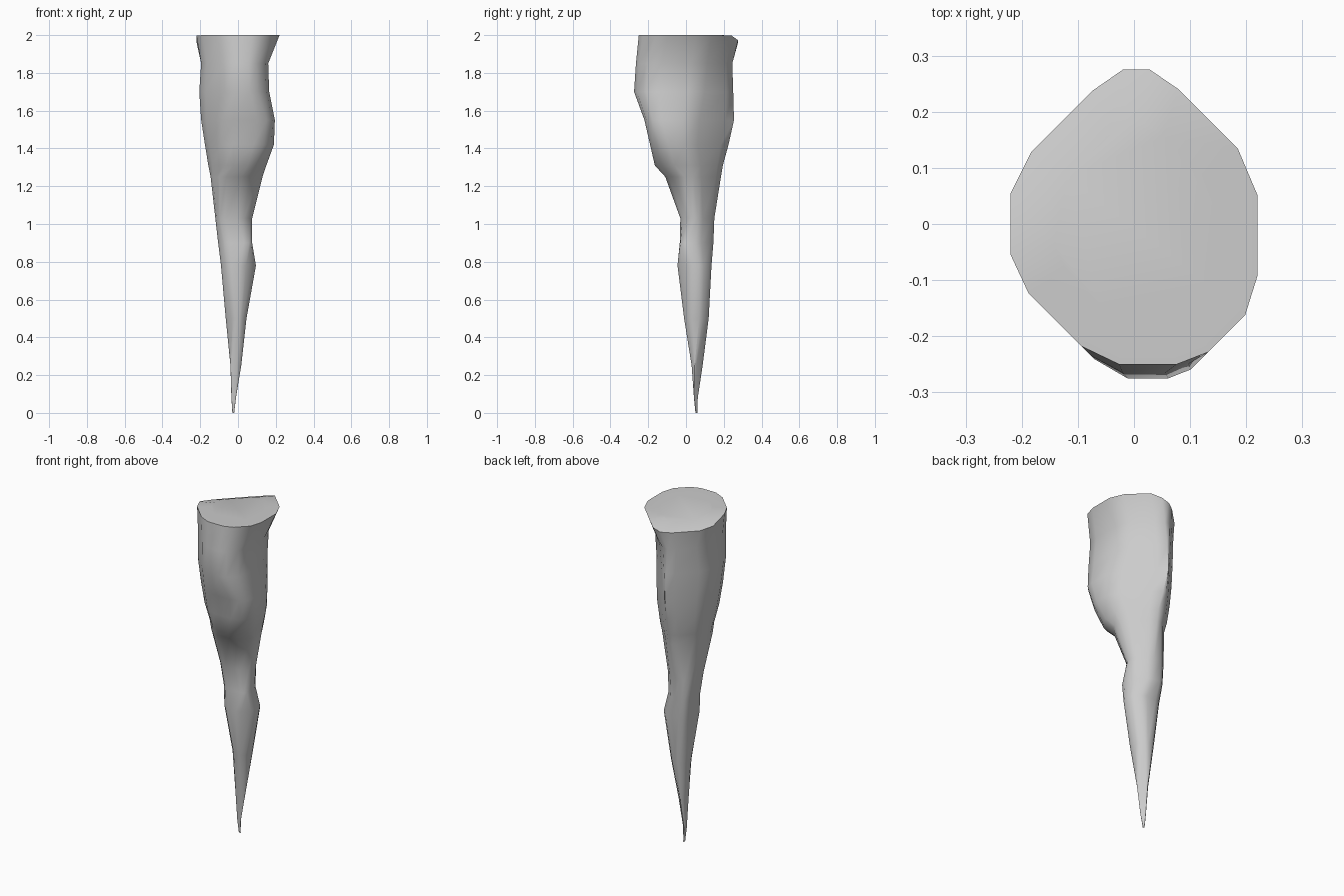
import bpy, bmesh, math
from mathutils import Vector

if "Cube" in bpy.data.objects:
    bpy.data.objects.remove(bpy.data.objects["Cube"])

# Cross-sections: height, then reach in 8 compass directions (E, NE, N, NW, W, SW, S, SE)
SECTIONS = [
    (0.00, -.02, .025, .06, .06, .03, -.015, -.05, -.05),
    (0.08, .005, .022, .072, .067, .035, 0, -.042, -.03),
    (0.25, .02, .045, .09, .08, .04, .005, -.03, -.02),
    (0.50, .045, .09, .12, .11, .065, .02, .01, .018),
    (0.78, .095, .125, .135, .14, .09, .067, .045, .052),
    (0.90, .075, .10, .145, .158, .105, .067, .033, .062),
    (1.03, .075, .105, .15, .163, .12, .085, .03, .035),
    (1.25, .13, .13, .185, .165, .145, .14, .11, .11),
    (1.31, .15, .14, .195, .18, .157, .15, .165, .17),
    (1.42, .19, .15, .225, .195, .175, .18, .19, .22),
    (1.55, .195, .155, .272, .205, .195, .20, .22, .255),
    (1.70, .165, .16, .25, .21, .205, .22, .275, .255),
    (1.85, .16, .17, .245, .215, .195, .22, .265, .245),
    (2.00, .22, .226, .275, .22, .22, .22, .25, .255),
]


def outline(reach):
    """Chamfered octagon touching the given reach in each direction."""
    r = list(reach)
    for _ in range(3):
        for i in range(8):
            r[i] = min(r[i], (r[i - 1] + r[(i + 1) % 8]) / math.sqrt(2) - .0005)
    corners = []
    for i in range(8):
        a = math.radians(45 * i)
        along = (r[(i + 1) % 8] - r[i] * math.cos(math.pi / 4)) / math.sin(math.pi / 4)
        corners.append(Vector((r[i] * math.cos(a) - along * math.sin(a),
                               r[i] * math.sin(a) + along * math.cos(a))))
    pts = []
    for i in range(8):
        p, q = corners[i - 1], corners[i]
        pts += [p.lerp(q, .2), p.lerp(q, .8)]
    return pts


def cap_height(p):
    """The top is flat, dropping away towards the back left."""
    return 2 - max(0, (p.y - p.x) * .707 - .11) * .42


bm = bmesh.new()
rings = []
for z, *reach in SECTIONS:
    pts = outline(reach)
    rings.append([bm.verts.new((p.x, p.y, cap_height(p) if z == 2 else z)) for p in pts])

# Inner ring so the top can bend
inner = [p * .65 for p in outline(SECTIONS[-1][1:])]
rings.append([bm.verts.new((p.x, p.y, cap_height(p))) for p in inner])

# Skin between rings and close both ends
for low, high in zip(rings, rings[1:]):
    for i in range(16):
        j = (i + 1) % 16
        bm.faces.new((low[i], low[j], high[j], high[i]))
bm.faces.new(rings[0][::-1])
bm.faces.new(rings[-1])
bmesh.ops.recalc_face_normals(bm, faces=bm.faces)

mesh = bpy.data.meshes.new("rock_spike")
bm.to_mesh(mesh)
bm.free()
spike = bpy.data.objects.new("rock_spike", mesh)
bpy.context.collection.objects.link(spike)
bpy.context.view_layer.objects.active = spike
spike.select_set(True)
bpy.ops.object.shade_smooth_by_angle(angle=math.radians(40))
